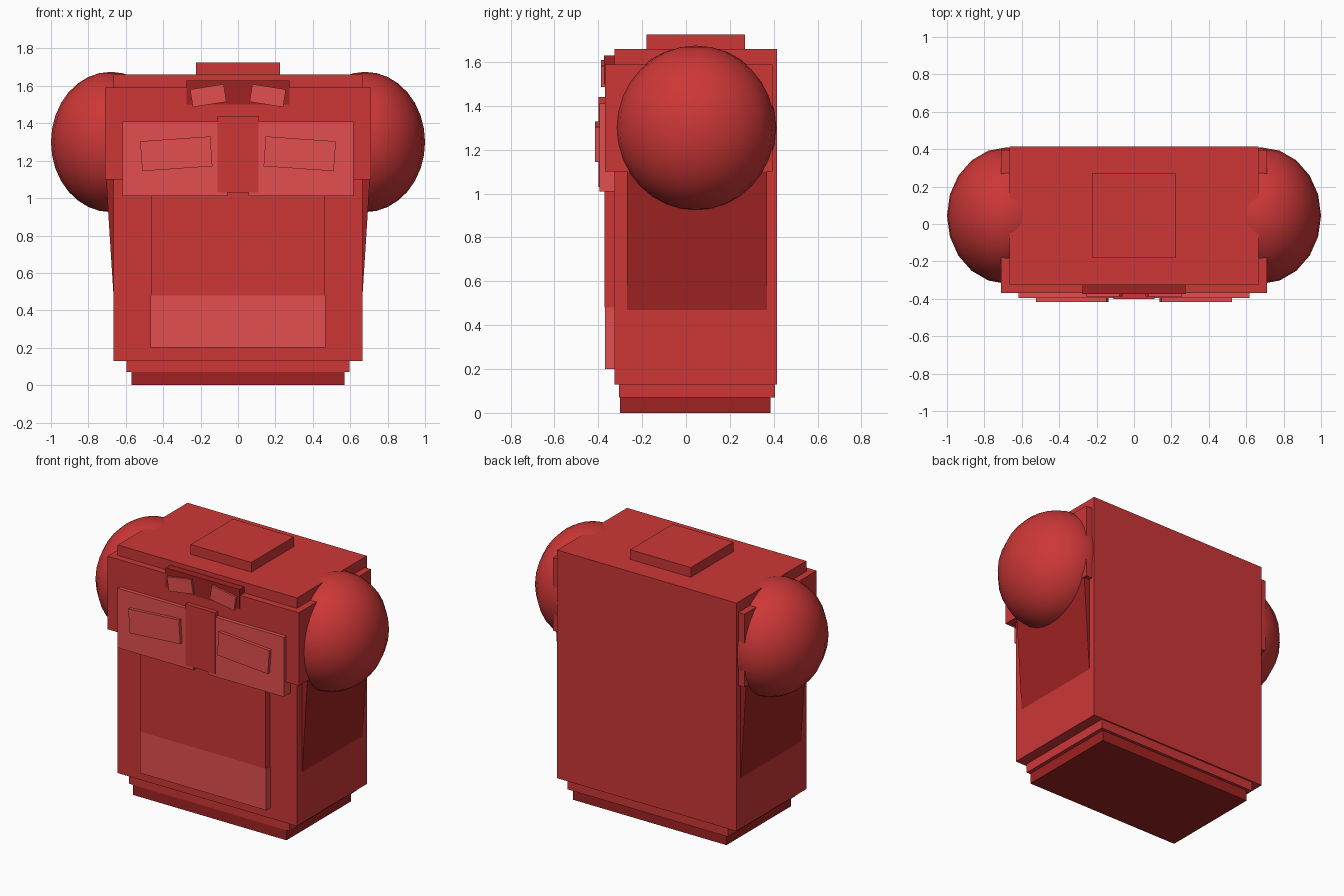
import bpy, bmesh, math
from mathutils import Matrix

if "Cube" in bpy.data.objects:
    bpy.data.objects.remove(bpy.data.objects["Cube"])


def material(name, rgb):
    m = bpy.data.materials.new(name)
    m.diffuse_color = (*rgb, 1)
    m.use_nodes = True
    m.node_tree.nodes["Principled BSDF"].inputs["Base Color"].default_value = m.diffuse_color
    return m


RED = material("red", (0.61, 0.038, 0.038))
LIGHT = material("light_red", (0.77, 0.078, 0.078))
DARK = material("dark_red", (0.35, 0.016, 0.016))


def finish(bm, name, mat):
    bmesh.ops.recalc_face_normals(bm, faces=bm.faces)
    me = bpy.data.meshes.new(name)
    bm.to_mesh(me)
    bm.free()
    me.materials.append(mat)
    ob = bpy.data.objects.new(name, me)
    bpy.context.collection.objects.link(ob)
    return ob


def box(name, x, y, z, mat=RED, tilt=0):
    """Box from (min, max) ranges, tilted in the front plane about its centre."""
    size = [b - a for a, b in (x, y, z)]
    mid = [(a + b) / 2 for a, b in (x, y, z)]
    bm = bmesh.new()
    bmesh.ops.create_cube(bm, size=1, matrix=Matrix.Translation(mid)
                          @ Matrix.Rotation(math.radians(tilt), 4, 'Y')
                          @ Matrix.Diagonal((*size, 1)))
    return finish(bm, name, mat)


def wide(name, half, y, z, mat=RED):
    return box(name, (-half, half), y, z, mat)


# stepped base, body and top cap
wide("base_foot", 0.57, (-0.30, 0.385), (0, 0.07), DARK)
wide("base_step", 0.595, (-0.305, 0.405), (0.07, 0.13))
wide("body", 0.665, (-0.325, 0.415), (0.13, 1.66))
wide("top_cap", 0.225, (-0.18, 0.27), (1.66, 1.725))

# chest block and front panels
wide("chest", 0.71, (-0.37, 0.395), (1.10, 1.59))
wide("belly_panel", 0.465, (-0.372, -0.30), (0.48, 1.06))
wide("lower_panel", 0.468, (-0.37, -0.30), (0.20, 0.48), LIGHT)
wide("chest_strip", 0.11, (-0.40, -0.32), (1.03, 1.44))
wide("visor", 0.275, (-0.375, -0.30), (1.50, 1.63), DARK)

for side, s in (("left", -1), ("right", 1)):
    def span(a, b):
        return tuple(sorted((s * a, s * b)))

    # raised plate, tilted pad and tilted eye
    box(side + "_chest_plate", span(0.055, 0.617), (-0.395, -0.32), (1.01, 1.41), LIGHT)
    box(side + "_chest_pad", span(0.142, 0.518), (-0.416, -0.38), (1.157, 1.317), LIGHT, s * 4)
    box(side + "_eye", span(0.068, 0.25), (-0.388, -0.36), (1.5, 1.596), LIGHT, s * 9)

    # underarm wedge widening up to the chest
    bm = bmesh.new()
    outline = [(0.64, 0.47), (0.665, 0.47), (0.705, 1.10), (0.64, 1.10)]
    f = bm.faces.new([bm.verts.new((s * x, -0.27, z)) for x, z in outline])
    ext = bmesh.ops.extrude_face_region(bm, geom=[f])
    bmesh.ops.translate(bm, vec=(0, 0.64, 0),
                        verts=[v for v in ext["geom"] if isinstance(v, bmesh.types.BMVert)])
    finish(bm, side + "_side_wedge", DARK)

    # smooth round shoulder
    bm = bmesh.new()
    bmesh.ops.create_uvsphere(bm, u_segments=20, v_segments=16, radius=1,
                              matrix=Matrix.Translation((s * 0.68, 0.045, 1.30))
                              @ Matrix.Diagonal((0.32, 0.365, 0.375, 1)))
    for f in bm.faces:
        f.smooth = True
    finish(bm, side + "_shoulder", RED)
